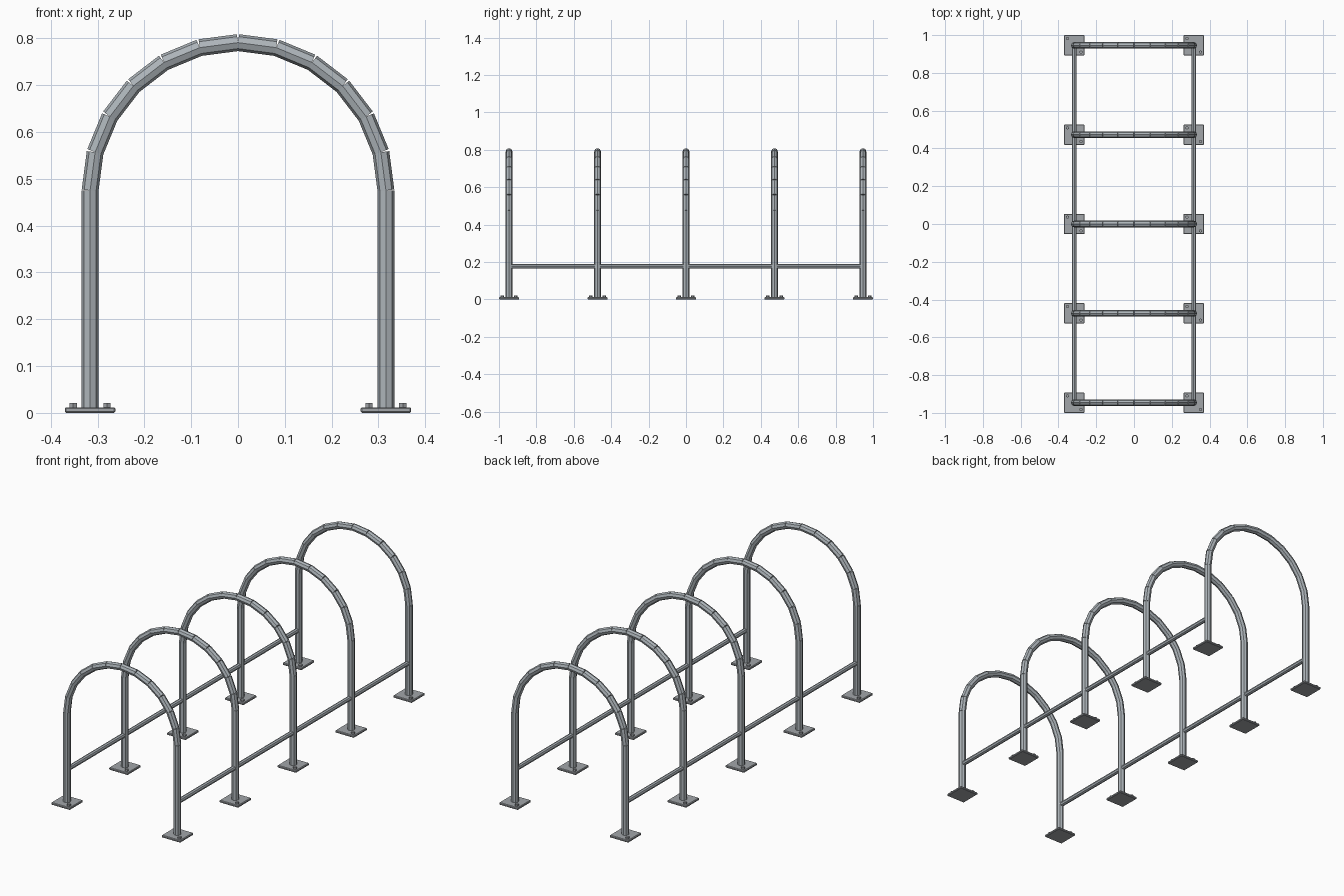
import bpy, bmesh
from math import sin, cos, pi, atan2
from mathutils import Matrix, Vector

if "Cube" in bpy.data.objects:
    bpy.data.objects.remove(bpy.data.objects["Cube"])

R = 0.316          # half width and bend radius
TUBE = 0.018
BEND_Z = 0.475
YS = [-0.946 + 0.473 * i for i in range(5)]


def material(name, rgb):
    m = bpy.data.materials.new(name)
    m.diffuse_color = (*rgb, 1)
    m.use_nodes = True
    m.node_tree.nodes["Principled BSDF"].inputs["Base Color"].default_value = m.diffuse_color
    return m


steel = material("steel_tube", (0.42, 0.46, 0.49))
dark = material("steel_plate", (0.36, 0.38, 0.40))


def finish(bm, name, mat, loc=(0, 0, 0)):
    me = bpy.data.meshes.new(name)
    bm.to_mesh(me)
    bm.free()
    me.materials.append(mat)
    ob = bpy.data.objects.new(name, me)
    ob.location = loc
    bpy.context.collection.objects.link(ob)
    return ob


def cylinder(bm, mid, length, radius, sides, rot=Matrix()):
    bmesh.ops.create_cone(bm, cap_ends=True, segments=sides, radius1=radius,
                          radius2=radius, depth=length,
                          matrix=Matrix.Translation(mid) @ rot)


for i, y in enumerate(YS, 1):
    # hoop: two legs and twelve straight tube pieces around the bend
    bm = bmesh.new()
    for s in (-1, 1):
        cylinder(bm, (s * R, 0, (BEND_Z + 0.004) / 2), BEND_Z - 0.004, TUBE, 8)
    pts = [Vector((-R * cos(k * pi / 12), 0, BEND_Z + R * sin(k * pi / 12)))
           for k in range(13)]
    for a, b in zip(pts, pts[1:]):
        d = b - a
        cylinder(bm, (a + b) / 2, d.length, TUBE, 8,
                 Matrix.Rotation(atan2(d.x, d.z), 4, 'Y'))
    finish(bm, f"hoop_{i}", steel, (0, y, 0))

    for s, side in ((-1, "left"), (1, "right")):
        # bevelled base plate
        bm = bmesh.new()
        bmesh.ops.create_cube(bm, size=1, matrix=Matrix.Diagonal((0.108, 0.108, 0.012, 1)))
        bmesh.ops.bevel(bm, geom=bm.edges[:], offset=0.003, segments=1,
                        profile=0.5, affect='EDGES')
        finish(bm, f"base_plate_{side}_{i}", dark, (s * R, y, 0.006))
        # two bolts on one diagonal
        bm = bmesh.new()
        for k in (-1, 1):
            cylinder(bm, (k * 0.036, -k * 0.036, 0.016), 0.011, 0.009, 6)
        finish(bm, f"bolts_{side}_{i}", dark, (s * R, y, 0))

# long rails joining the hoops
for s, side in ((-1, "left"), (1, "right")):
    bm = bmesh.new()
    cylinder(bm, (0, 0, 0), 1.892, 0.012, 8, Matrix.Rotation(pi / 2, 4, 'X'))
    finish(bm, f"rail_{side}", steel, (s * R, 0, 0.177))
